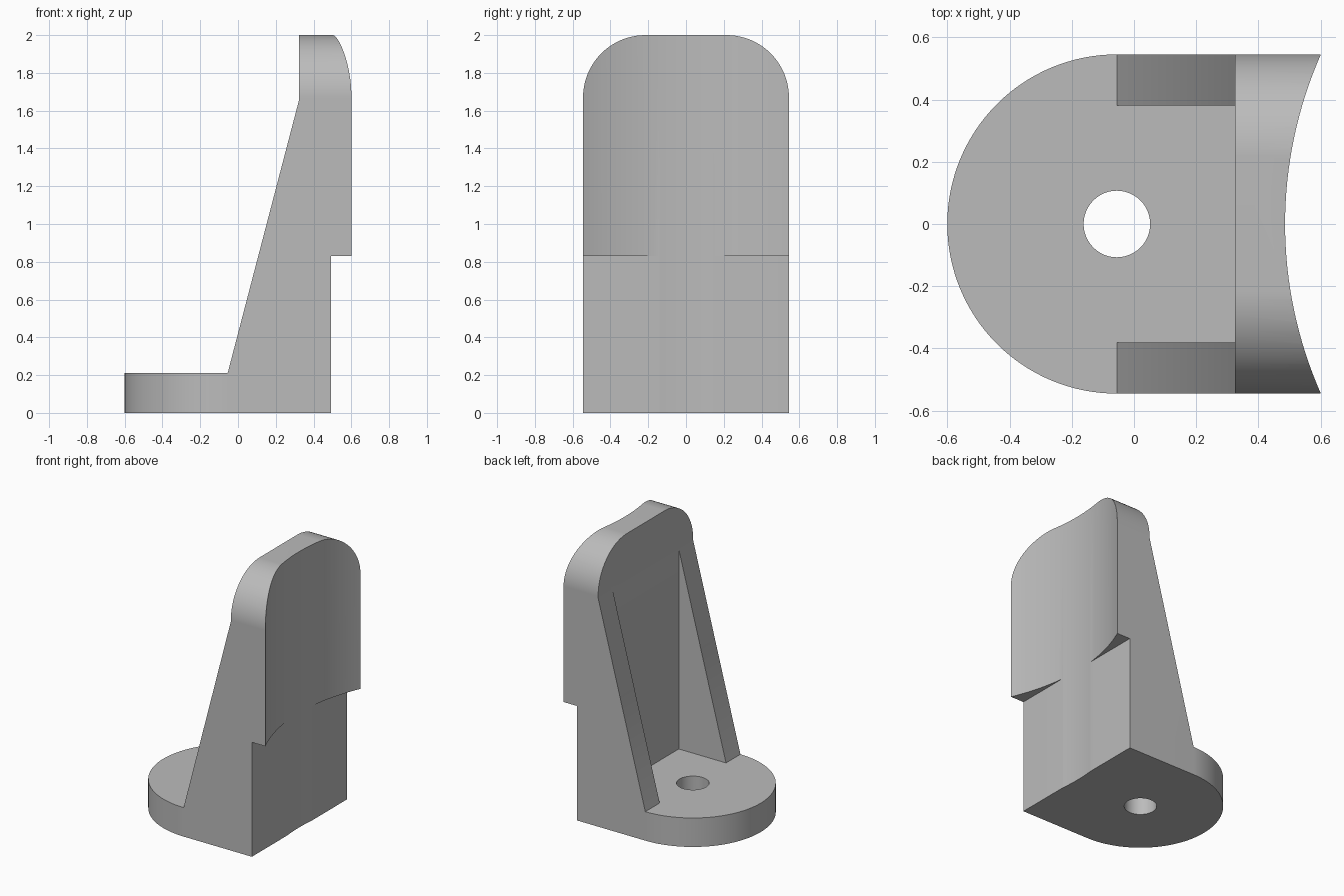
import bpy, bmesh
from math import sin, cos, pi, radians
from mathutils import Vector

cube = bpy.data.objects.get("Cube")
if cube:
    bpy.data.objects.remove(cube, do_unlink=True)

HALF = 0.545      # half width of the bracket
BASE = 0.21       # base plate thickness
BACK = 0.324      # rear face of the upright
HEEL = -0.055     # centre of the rounded base and its hole
FACE = 0.493      # flat face below the ledge
LEDGE = 0.83
SADDLE = 1.349    # radius of the concave face


def arc(cx, cy, r, a0, a1, n):
    step = radians(a1 - a0) / n
    return [(cx + r * cos(radians(a0) + i * step),
             cy + r * sin(radians(a0) + i * step)) for i in range(n + 1)]


def prism(name, outline, place, direction):
    """Extrude a 2D outline, placed in space by a function, along a direction."""
    bm = bmesh.new()
    face = bm.faces.new([bm.verts.new(place(a, b)) for a, b in outline])
    grown = bmesh.ops.extrude_face_region(bm, geom=[face])["geom"]
    bmesh.ops.translate(bm, vec=Vector(direction),
                        verts=[v for v in grown if isinstance(v, bmesh.types.BMVert)])
    bmesh.ops.recalc_face_normals(bm, faces=bm.faces)
    mesh = bpy.data.meshes.new(name)
    bm.to_mesh(mesh)
    bm.free()
    obj = bpy.data.objects.new(name, mesh)
    bpy.context.collection.objects.link(obj)
    return obj


def upright_prism(name, outline, z0, z1):
    return prism(name, outline, lambda x, y: (x, y, z0), (0, 0, z1 - z0))


# Side silhouette: base, sloping ribs, upright and ledge
side = [(-0.8, 0), (FACE, 0), (FACE, LEDGE), (0.7, LEDGE), (0.7, 2),
        (BACK, 2), (BACK, 1.66), (HEEL, BASE), (-0.8, BASE)]
bracket = prism("bracket", side, lambda x, z: (x, -0.7, z), (0, 1.4, 0))

# Arched outline seen along x
r = 0.33
arch = ([(-HALF, -0.2), (HALF, -0.2)]
        + arc(HALF - r, 2 - r, r, 0, 90, 20)
        + arc(r - HALF, 2 - r, r, 90, 180, 20))
arch_form = prism("arch_form", arch, lambda y, z: (-1, y, z), (2, 0, 0))

# Rounded heel outline seen from the top
heel = [(0.9, -HALF), (0.9, HALF)] + arc(HEEL, 0, HALF, 90, 270, 64)
heel_form = upright_prism("heel_form", heel, -0.3, 2.3)

# Pocket between the ribs, bolt hole and concave saddle face
pocket = upright_prism("pocket", [(-1, -0.38), (BACK, -0.38), (BACK, 0.38), (-1, 0.38)],
                       BASE, 2.4)
hole = upright_prism("hole", arc(HEEL, 0, 0.107, 0, 360, 48)[:-1], -0.4, 0.6)
saddle = upright_prism("saddle", arc(0.4855 + SADDLE, 0, SADDLE, 0, 360, 240)[:-1], -0.5, 2.5)

cutters = [(arch_form, 'INTERSECT'), (heel_form, 'INTERSECT'), (pocket, 'DIFFERENCE'),
           (hole, 'DIFFERENCE'), (saddle, 'DIFFERENCE')]
for cutter, operation in cutters:
    cutter.hide_render = True
    mod = bracket.modifiers.new(cutter.name, 'BOOLEAN')
    mod.operation = operation
    mod.solver = 'EXACT'
    mod.object = cutter

# Bake the cuts and drop the helpers
graph = bpy.context.evaluated_depsgraph_get()
baked = bpy.data.meshes.new_from_object(bracket.evaluated_get(graph))
bracket.modifiers.clear()
bracket.data = baked
for cutter, _ in cutters:
    bpy.data.objects.remove(cutter, do_unlink=True)

# Clean up the seams left by the cuts
bm = bmesh.new()
bm.from_mesh(baked)
bmesh.ops.remove_doubles(bm, verts=bm.verts, dist=0.0002)
bmesh.ops.dissolve_limit(bm, angle_limit=radians(0.2), verts=bm.verts, edges=bm.edges)
bm.to_mesh(baked)
bm.free()

# Single grey finish
grey = bpy.data.materials.new("plain_grey")
grey.use_nodes = True
colour = (0.5, 0.5, 0.5, 1)
grey.diffuse_color = colour
grey.node_tree.nodes["Principled BSDF"].inputs["Base Color"].default_value = colour
baked.materials.clear()
baked.materials.append(grey)

# Smooth curves with crisp edges and level flats
bpy.ops.object.select_all(action='DESELECT')
bracket.select_set(True)
bpy.context.view_layer.objects.active = bracket
bpy.ops.object.shade_smooth_by_angle(angle=radians(30))
weighted = bracket.modifiers.new("level_flats", 'WEIGHTED_NORMAL')
weighted.keep_sharp = True
